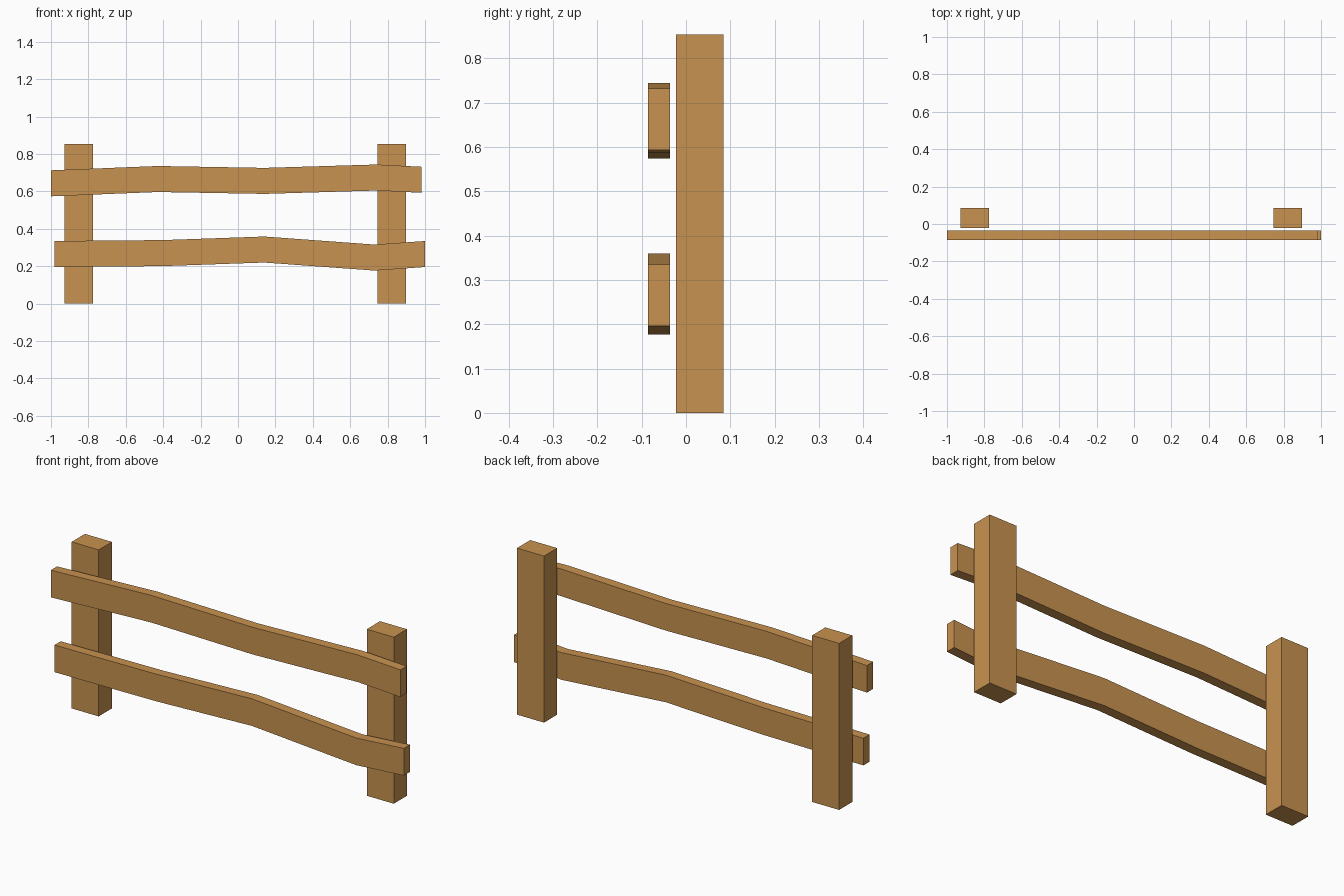
import bpy, bmesh

if "Cube" in bpy.data.objects:
    bpy.data.objects.remove(bpy.data.objects["Cube"])

wood = bpy.data.materials.new("wood")
wood.diffuse_color = (0.58, 0.29, 0.08, 1)
wood.use_nodes = True
wood.node_tree.nodes["Principled BSDF"].inputs["Base Color"].default_value = wood.diffuse_color


def extrude_profile(name, profile, y0, y1):
    """Extrude an (x, z) outline from y0 to y1."""
    bm = bmesh.new()
    face = bm.faces.new([bm.verts.new((x, y0, z)) for x, z in profile])
    ext = bmesh.ops.extrude_face_region(bm, geom=[face])
    verts = [g for g in ext["geom"] if isinstance(g, bmesh.types.BMVert)]
    bmesh.ops.translate(bm, verts=verts, vec=(0, y1 - y0, 0))
    bmesh.ops.recalc_face_normals(bm, faces=bm.faces)
    mesh = bpy.data.meshes.new(name)
    bm.to_mesh(mesh)
    bm.free()
    mesh.materials.append(wood)
    obj = bpy.data.objects.new(name, mesh)
    bpy.context.collection.objects.link(obj)
    return obj


# Square upright posts
for name, x0, x1 in (("left_post", -0.927, -0.774), ("right_post", 0.745, 0.898)):
    extrude_profile(name, [(x0, 0), (x1, 0), (x1, 0.853), (x0, 0.853)], -0.022, 0.085)

# Wavy rails in front of the posts, given by their top edge
RAIL_HEIGHT = 0.139
rails = {
    "upper_rail": [(-1.0, 0.713), (-0.43, 0.736), (0.14, 0.726), (0.74, 0.744), (0.98, 0.732)],
    "lower_rail": [(-0.98, 0.335), (-0.40, 0.340), (0.14, 0.359), (0.73, 0.316), (1.0, 0.335)],
}
for name, top in rails.items():
    bottom = [(x, z - RAIL_HEIGHT) for x, z in reversed(top)]
    extrude_profile(name, top + bottom, -0.086, -0.036)
